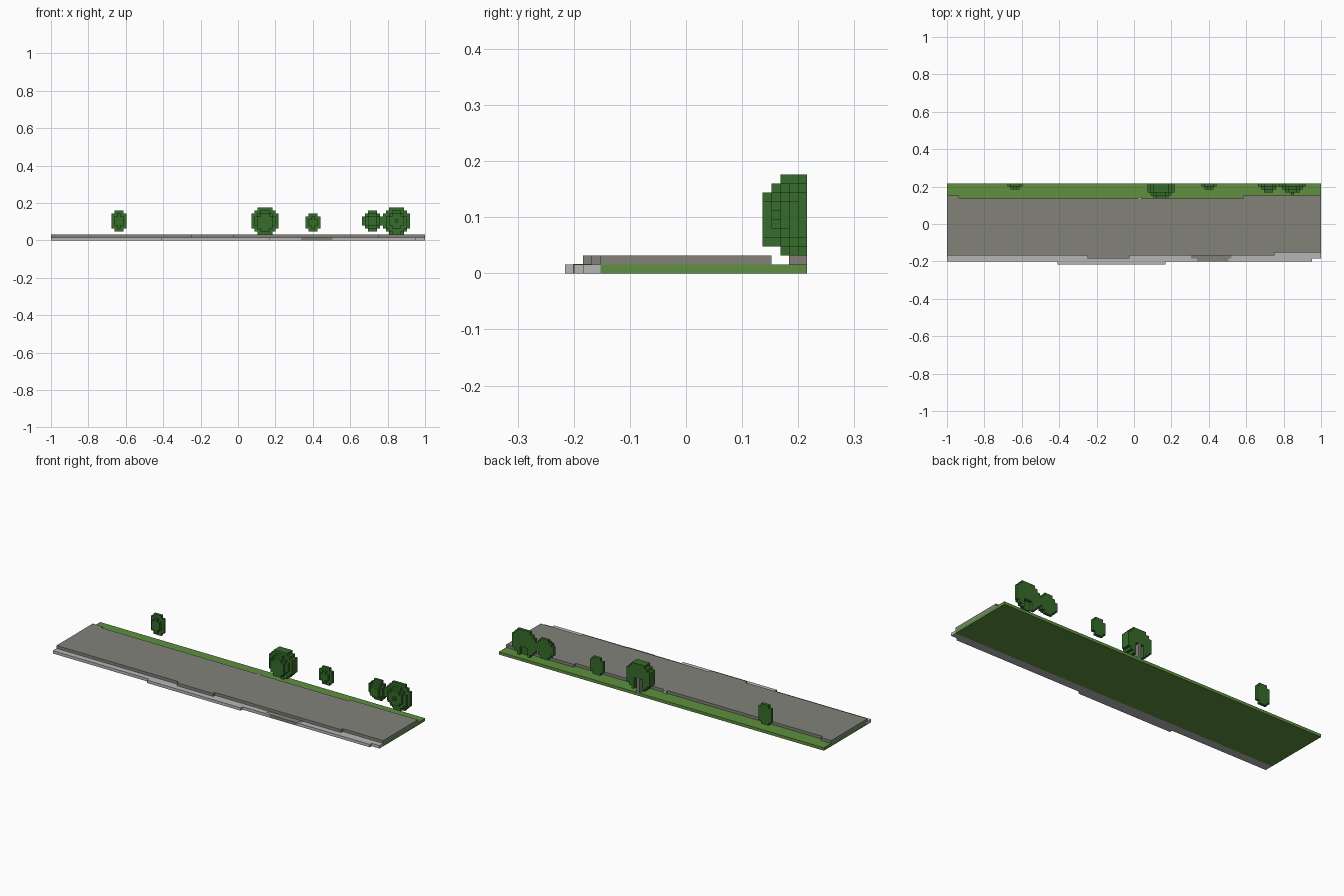
import bpy, bmesh

if "Cube" in bpy.data.objects:
    bpy.data.objects.remove(bpy.data.objects["Cube"], do_unlink=True)

V = 0.016          # size of one block
BACK = 0.216       # rear edge of the strip


def material(name, rgb):
    m = bpy.data.materials.new(name)
    m.use_nodes = True
    m.diffuse_color = (*rgb, 1)
    bsdf = m.node_tree.nodes["Principled BSDF"]
    bsdf.inputs["Base Color"].default_value = (*rgb, 1)
    bsdf.inputs["Roughness"].default_value = 0.9
    return m


GRASS = material("grass green", (0.115, 0.28, 0.05))
LEAF = material("leaf green", (0.037, 0.15, 0.024))
ROAD = material("road grey", (0.225, 0.225, 0.195))
CURB = material("pale curb grey", (0.47, 0.47, 0.47))
BARK = material("bark grey", (0.22, 0.21, 0.18))


def finish(bm, name, mat):
    bmesh.ops.recalc_face_normals(bm, faces=bm.faces)
    mesh = bpy.data.meshes.new(name)
    bm.to_mesh(mesh)
    bm.free()
    mesh.materials.append(mat)
    obj = bpy.data.objects.new(name, mesh)
    bpy.context.collection.objects.link(obj)
    return obj


def edge(steps, start=-1.0):
    """Turn (end x, y) steps into a staircase line."""
    points, x = [], start
    for end, y in steps:
        points += [(x, y), (end, y)]
        x = end
    return points


def slab(name, mat, front, back, z0, z1, start=-1.0):
    """Flat slab between a stepped front edge and a stepped back edge."""
    bm = bmesh.new()
    outline = edge(front, start) + edge(back, start)[::-1]
    face = bm.faces.new([bm.verts.new((x, y, z0)) for x, y in outline])
    top = bmesh.ops.extrude_face_region(bm, geom=[face])["geom"]
    bmesh.ops.translate(bm, vec=(0, 0, z1 - z0),
                        verts=[g for g in top if isinstance(g, bmesh.types.BMVert)])
    return finish(bm, name, mat)


def blocks(name, mat, cells, cx):
    """Outer skin of a set of blocks (across, depth from the back, height)."""
    bm = bmesh.new()
    for cell in cells:
        for axis in range(3):
            for side in (0, 1):
                near = list(cell)
                near[axis] += 2 * side - 1
                if tuple(near) in cells:
                    continue
                u, w = [a for a in range(3) if a != axis]
                quad = []
                for du, dw in ((0, 0), (1, 0), (1, 1), (0, 1)):
                    p = list(cell)
                    p[axis] += side
                    p[u] += du
                    p[w] += dw
                    quad.append(bm.verts.new((cx + (p[0] - 0.5) * V, BACK - p[1] * V, p[2] * V)))
                bm.faces.new(quad)
    bmesh.ops.remove_doubles(bm, verts=bm.verts, dist=V / 10)
    return finish(bm, name, mat)


def crown(name, cx, layers, hollow=None):
    """Rounded foliage; each layer is (width, height, lowest block)."""
    cells = set()
    for depth, (w, h, low) in enumerate(layers):
        for i in range(-(w // 2), w // 2 + 1):
            for k in range(h):
                dz = k - (h - 1) / 2
                if (2 * i / w) ** 2 + (2 * dz / h) ** 2 <= 1:
                    cells.add((i, depth, low + k))
    if hollow:
        deep, top = hollow
        cells = {c for c in cells
                 if not (abs(c[0]) <= 1 and c[1] < deep and c[2] <= top)}
    return blocks(name, LEAF, cells, cx)


# Ground layers
slab("grass_base", GRASS, [(1, -0.152)], [(1, BACK)], 0, V)
slab("front_curb", CURB,
     [(-0.408, -0.2), (0.168, -0.216), (0.952, -0.2), (1, -0.184)],
     [(1, -0.152)], 0, V)
slab("road", ROAD,
     [(-0.248, -0.168), (-0.024, -0.184), (0.752, -0.168), (1, -0.152)],
     [(-0.936, 0.152), (0.584, 0.136), (1, 0.152)], V, 2 * V)

# Dropped driveway patch in the curb, and a loose pale stone
slab("driveway_patch", ROAD,
     [(0.336, -0.184), (0.504, -0.201), (0.52, -0.184)],
     [(0.52, -0.16)], 0.001, V + 0.001, start=0.304)
slab("pale_stone", CURB, [(0.04, 0.136)], [(0.04, 0.145)], V, 2 * V, start=0.018)

# Tree with an open back and a visible trunk
crown("tree_crown", 0.144,
      [(9, 9, 2), (9, 9, 2), (9, 9, 2), (7, 7, 3), (5, 6, 3)], hollow=(2, 5))
blocks("tree_trunk", BARK, {(0, j, k) for j in (0, 1) for k in range(1, 6)}, 0.144)

# Bushes along the rear edge
crown("large_bush", 0.848, [(9, 9, 2), (7, 8, 2), (5, 5, 4), (1, 1, 6)], hollow=(1, 4))
crown("medium_bush", 0.72, [(7, 7, 3), (5, 5, 4), (3, 3, 5)])
crown("small_bush", 0.4, [(5, 6, 3), (3, 4, 4)])
crown("far_bush", -0.636, [(5, 7, 3), (3, 5, 4)])
